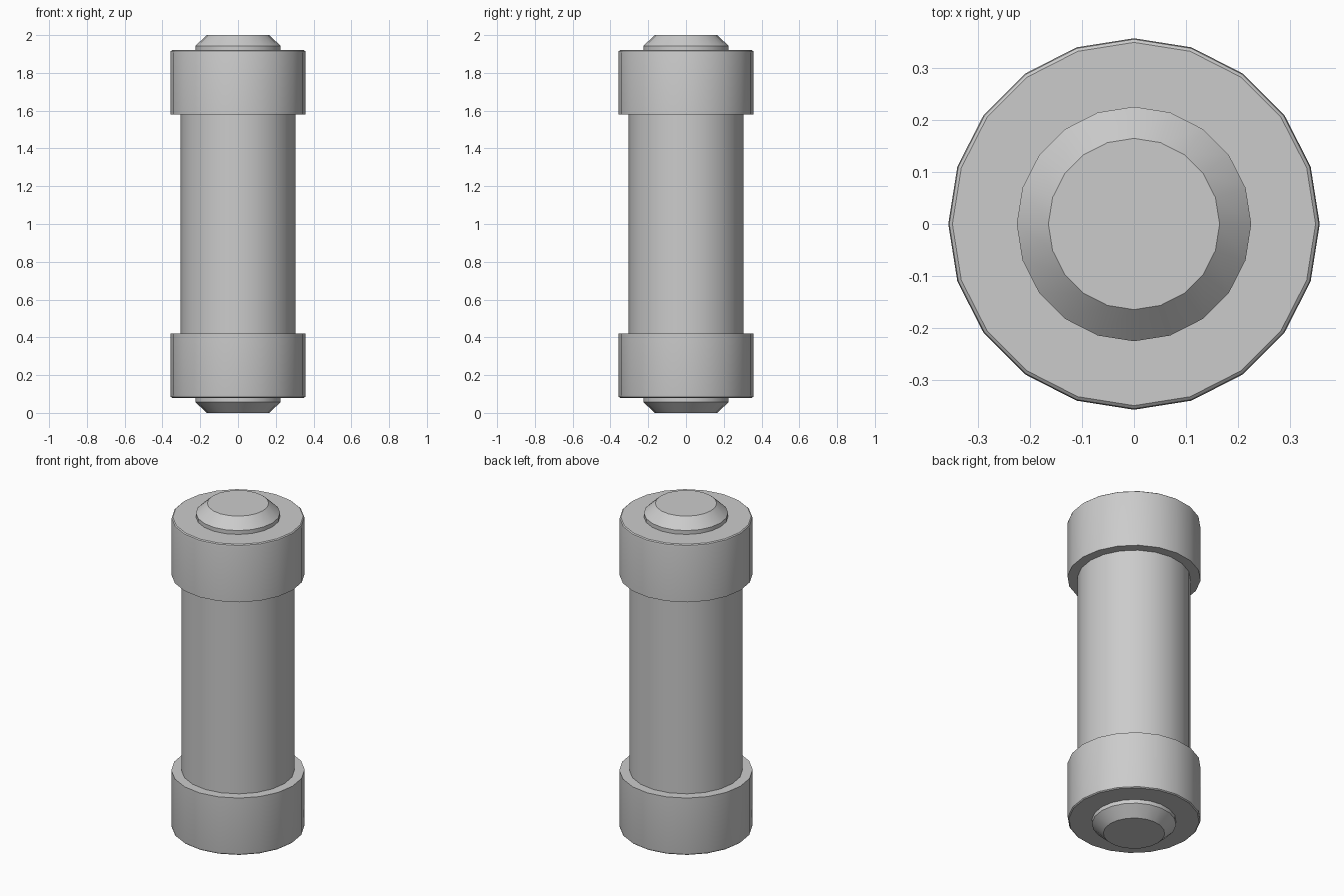
import bpy, bmesh, math
from mathutils import Matrix

if "Cube" in bpy.data.objects:
    bpy.data.objects.remove(bpy.data.objects["Cube"])

SIDES = 20


def lathe(name, profile, flip=False):
    """Revolve (radius, z) points around z; flip mirrors the part about z = 1."""
    bm = bmesh.new()
    rings = []
    for r, z in profile:
        z = 2 - z if flip else z
        ring = []
        for i in range(SIDES):
            a = 2 * math.pi * i / SIDES
            ring.append(bm.verts.new((r * math.cos(a), r * math.sin(a), z)))
        rings.append(ring)
    for lo, hi in zip(rings, rings[1:]):
        for i in range(SIDES):
            j = (i + 1) % SIDES
            bm.faces.new((lo[i], lo[j], hi[j], hi[i]))
    bm.faces.new(rings[0])
    bm.faces.new(rings[-1])
    bmesh.ops.recalc_face_normals(bm, faces=bm.faces)
    mesh = bpy.data.meshes.new(name)
    bm.to_mesh(mesh)
    bm.free()
    obj = bpy.data.objects.new(name, mesh)
    bpy.context.collection.objects.link(obj)
    bpy.ops.object.select_all(action='DESELECT')
    obj.select_set(True)
    bpy.context.view_layer.objects.active = obj
    bpy.ops.object.shade_smooth_by_angle(angle=math.radians(30))
    return obj


# Central tube
lathe("body", [(0.304, 0.42), (0.304, 1.58)])

# End caps with softened outer rims, and chamfered contact buttons
cap = [(0.358, 1.58), (0.358, 1.905), (0.356, 1.915), (0.350, 1.92)]
button = [(0.226, 1.92), (0.226, 1.943), (0.165, 2.0)]
for side, flip in (("top", False), ("bottom", True)):
    lathe(side + "_cap", cap, flip)
    lathe(side + "_button", button, flip)
